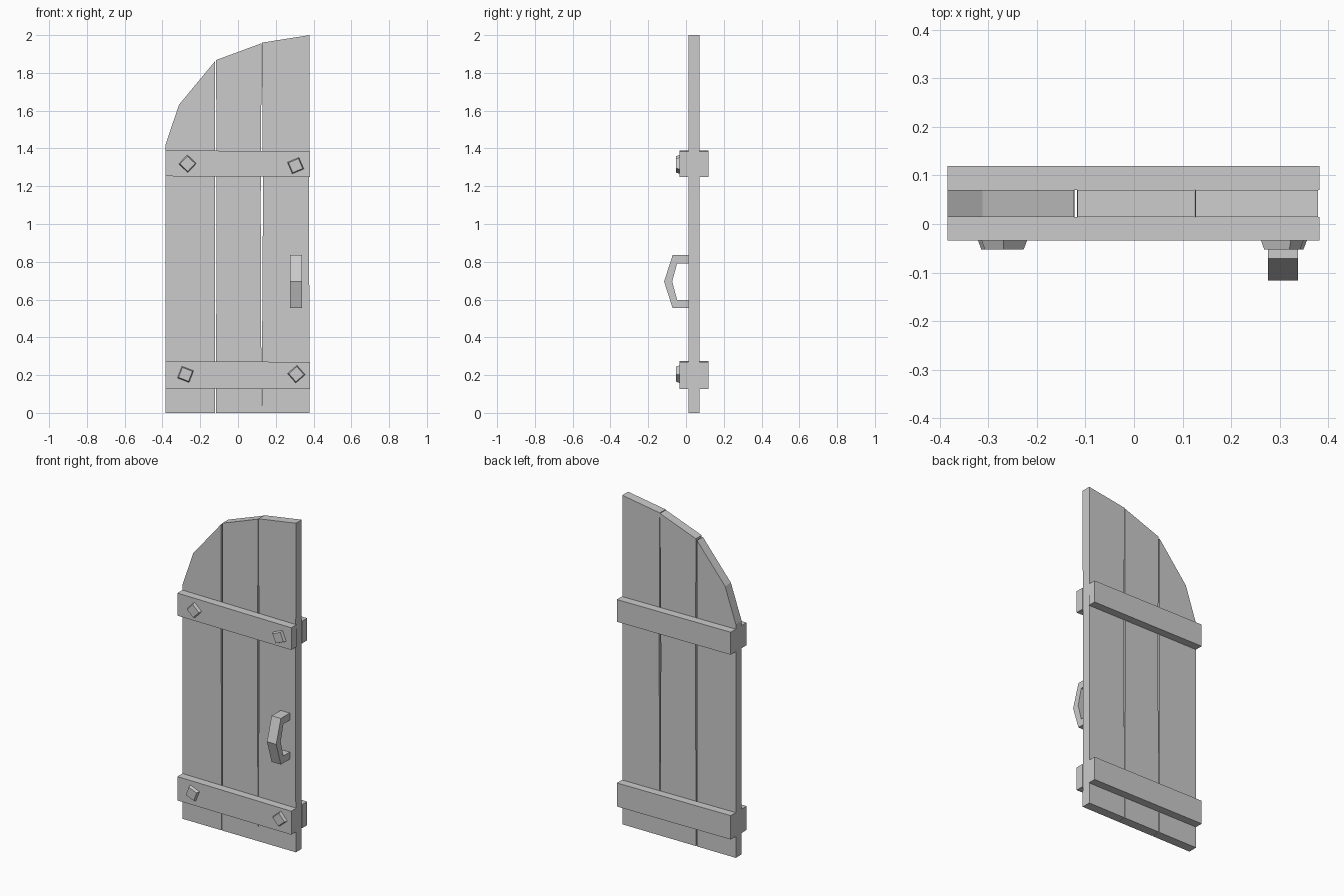
import bpy, bmesh, math

if "Cube" in bpy.data.objects:
    bpy.data.objects.remove(bpy.data.objects["Cube"])


def prism(name, pts, place_a, place_b):
    """Solid between two placements of the same 2D outline."""
    bm = bmesh.new()
    a = [bm.verts.new(place_a(u, v)) for u, v in pts]
    b = [bm.verts.new(place_b(u, v)) for u, v in pts]
    n = len(pts)
    bm.faces.new(a)
    bm.faces.new(b[::-1])
    for i in range(n):
        j = (i + 1) % n
        bm.faces.new((a[j], a[i], b[i], b[j]))
    bmesh.ops.recalc_face_normals(bm, faces=bm.faces)
    mesh = bpy.data.meshes.new(name)
    bm.to_mesh(mesh)
    bm.free()
    obj = bpy.data.objects.new(name, mesh)
    bpy.context.collection.objects.link(obj)
    return obj


def front_prism(name, pts, y0, y1):
    """Outline in x, z extruded along y."""
    return prism(name, pts, lambda x, z: (x, y0, z), lambda x, z: (x, y1, z))


FRONT, BACK = 0.0145, 0.0705

# planks with slightly uneven edges and an arched top
planks = {
    "plank_left": [(-0.384, 0), (-0.122, 0), (-0.123, 1.13), (-0.123, 1.86),
                   (-0.312, 1.632), (-0.384, 1.42)],
    "plank_middle": [(-0.117, 0), (0.1245, 0), (0.120, 1.1), (0.125, 1.957),
                     (-0.116, 1.868), (-0.113, 1.13)],
    "plank_right": [(0.1255, 0), (0.379, 0), (0.376, 1.13), (0.379, 1.53),
                    (0.379, 2.0), (0.127, 1.96), (0.132, 1.1)],
}
for name, pts in planks.items():
    front_prism(name, pts, FRONT, BACK)

# cross battens on both faces
for label, z0, z1 in (("lower", 0.13, 0.275), ("upper", 1.253, 1.39)):
    outline = [(-0.384, z0), (0.382, z0 - 0.004), (0.382, z1 - 0.006), (-0.384, z1)]
    front_prism(label + "_front_batten", outline, -0.034, FRONT)
    front_prism(label + "_back_batten", outline, BACK, 0.119)

# tapered square bolt heads, each turned differently
square = [(math.cos(i * math.pi / 2), math.sin(i * math.pi / 2)) for i in range(4)]
bolts = [("upper_left", -0.267, 1.319, 2), ("upper_right", 0.305, 1.309, -22),
         ("lower_left", -0.278, 0.204, 24), ("lower_right", 0.309, 0.205, -4)]
for label, x, z, turn in bolts:
    c, s = math.cos(math.radians(turn)), math.sin(math.radians(turn))

    def ring(r, y, x=x, z=z, c=c, s=s):
        return lambda u, v: (x + r * (u * c - v * s), y, z + r * (u * s + v * c))
    prism(label + "_bolt", square, ring(0.047, -0.034), ring(0.040, -0.052))

# bent pull handle, profile in y, z
outer = [(FRONT, 0.835), (-0.071, 0.835), (-0.116, 0.695), (-0.071, 0.555), (FRONT, 0.555)]
inner = [(FRONT, 0.598), (-0.047, 0.598), (-0.073, 0.695), (-0.047, 0.792), (FRONT, 0.792)]
prism("handle", outer + inner,
      lambda y, z: (0.276, y, z), lambda y, z: (0.338, y, z))
